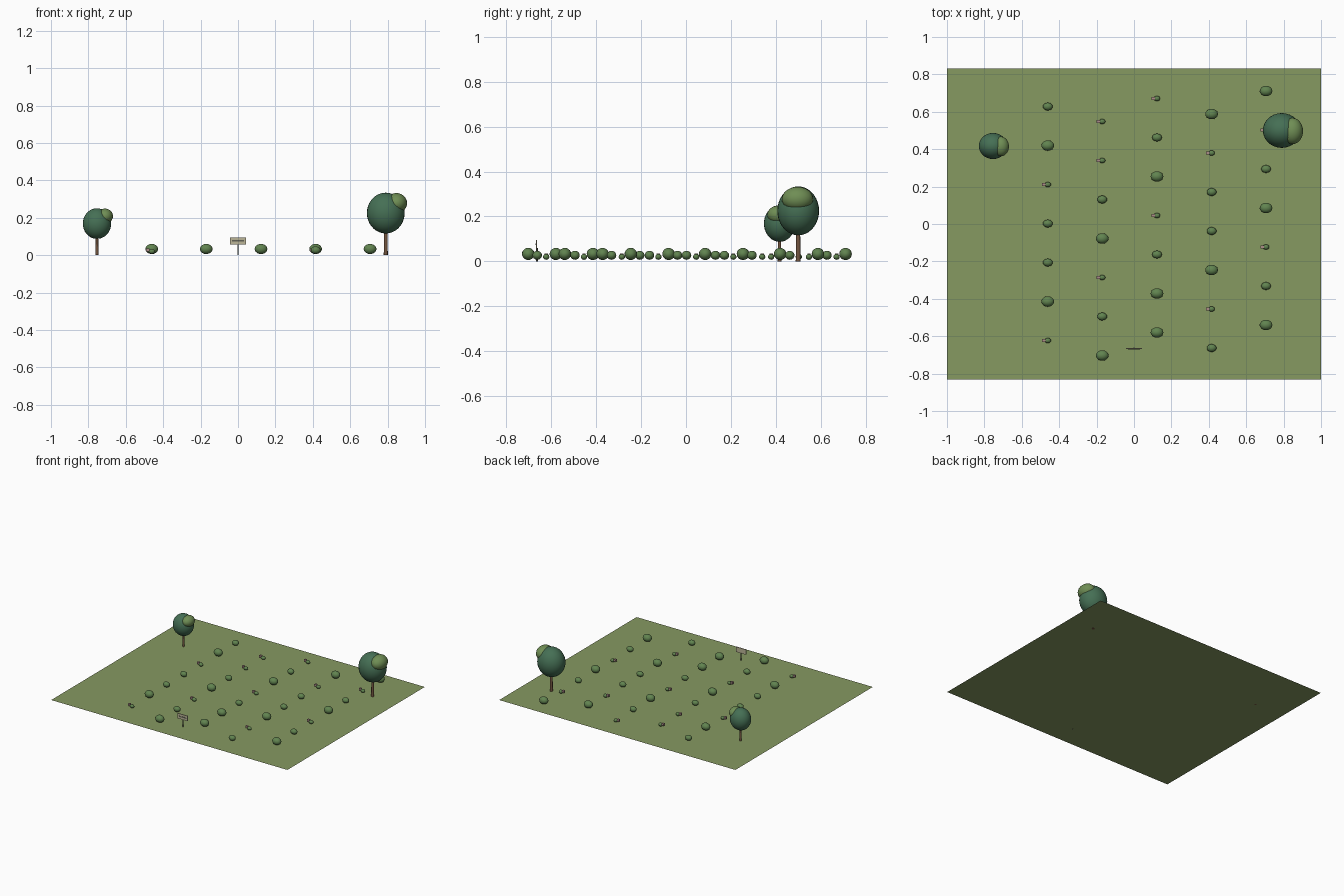
import bpy, math

if "Cube" in bpy.data.objects:
    bpy.data.objects.remove(bpy.data.objects["Cube"])


def material(name, r, g, b):
    m = bpy.data.materials.new(name)
    m.diffuse_color = (r, g, b, 1)
    m.use_nodes = True
    m.node_tree.nodes["Principled BSDF"].inputs["Base Color"].default_value = m.diffuse_color
    return m


GRASS = material("grass", 0.24, 0.32, 0.12)
LEAF = material("leaf", 0.06, 0.16, 0.09)
LIGHT_LEAF = material("light_leaf", 0.16, 0.27, 0.09)
BUSH = material("bush_green", 0.12, 0.23, 0.08)
BARK = material("bark", 0.17, 0.09, 0.05)
BLOSSOM = material("blossom", 0.42, 0.27, 0.25)
BOARD = material("board_cream", 0.5, 0.46, 0.31)
DARK = material("dark_wood", 0.12, 0.12, 0.09)


def finish(name, mat):
    o = bpy.context.object
    o.name = name
    o.data.materials.append(mat)
    return o


def box(name, loc, size, mat):
    bpy.ops.mesh.primitive_cube_add(size=1, location=loc)
    o = finish(name, mat)
    o.scale = size
    return o


def blob(name, loc, radii, mat, segs=20, rings=12):
    bpy.ops.mesh.primitive_uv_sphere_add(segments=segs, ring_count=rings, radius=1, location=loc)
    o = finish(name, mat)
    o.scale = radii
    bpy.ops.object.shade_smooth()
    return o


def post(name, x, y, z0, z1, r0, r1, mat):
    bpy.ops.mesh.primitive_cone_add(vertices=12, radius1=r0, radius2=r1, depth=z1 - z0,
                                    location=(x, y, (z0 + z1) / 2))
    o = finish(name, mat)
    bpy.ops.object.shade_smooth_by_angle(angle=math.radians(40))
    return o


# lawn
bpy.ops.mesh.primitive_plane_add(size=1, location=(0, 0, 0.002))
finish("lawn", GRASS).scale = (2, 1.662, 1)

# bush rows: x, first y, sizes from front to back
rows = [(-0.461, -0.623, "SLMMSLM"),
        (-0.170, -0.703, "LMSLMSS"),
        (0.123, -0.580, "LLMSLMS"),
        (0.415, -0.663, "MSLMMSL"),
        (0.706, -0.540, "LMSLMSL")]
sizes = {"L": (0.034, 0.028, 0.027, 0.033),
         "M": (0.026, 0.021, 0.020, 0.027),
         "S": (0.017, 0.014, 0.013, 0.020)}
for i, (x, y0, pattern) in enumerate(rows):
    for j, kind in enumerate(pattern):
        y = y0 + 0.2085 * j
        rx, ry, rz, z = sizes[kind]
        blob(f"bush_{i}_{j}", (x, y, z), (rx, ry, rz), BUSH, 16, 10)
        # small shrubs carry a blossom block
        if kind == "S":
            box(f"blossom_{i}_{j}", (x - 0.021, y, 0.027), (0.018, 0.015, 0.016), BLOSSOM)

# trees: trunk, crown and a lighter side crown
for side, x, y, s in (("left", -0.754, 0.417, 0.75), ("right", 0.79, 0.5, 1.0)):
    post(side + "_trunk", x, y, 0, 0.18 * s, 0.011 * s, 0.008 * s, BARK)
    blob(side + "_crown", (x, y, 0.225 * s), (0.101 * s, 0.093 * s, 0.109 * s), LEAF, 28, 18)
    blob(side + "_side_crown", (x + 0.057 * s, y - 0.003 * s, 0.278 * s),
         (0.057 * s, 0.07 * s, 0.054 * s), LIGHT_LEAF, 24, 14)

# sign
post("sign_post", 0, -0.664, 0, 0.06, 0.004, 0.004, DARK)
box("sign_board", (0, -0.666, 0.076), (0.084, 0.006, 0.039), BOARD)
box("sign_stripe", (0, -0.669, 0.076), (0.064, 0.003, 0.008), DARK)
